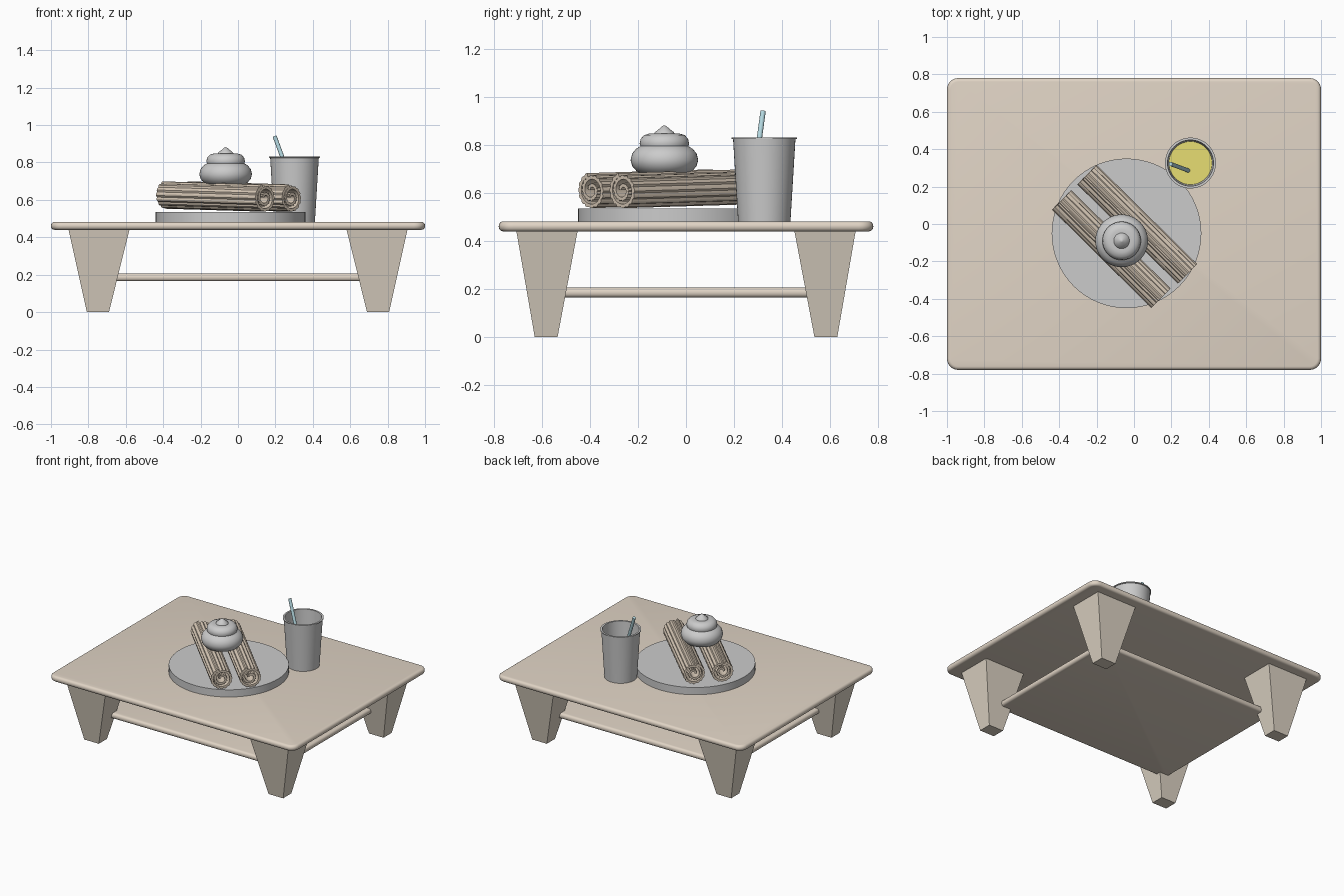
import bpy, bmesh, math
from mathutils import Vector

if "Cube" in bpy.data.objects:
    bpy.data.objects.remove(bpy.data.objects["Cube"])


def material(name, rgb):
    m = bpy.data.materials.new(name)
    m.diffuse_color = (*rgb, 1)
    m.use_nodes = True
    m.node_tree.nodes["Principled BSDF"].inputs["Base Color"].default_value = m.diffuse_color
    return m


WOOD = material("wood", (0.75, 0.66, 0.56))
LEG = material("leg wood", (0.72, 0.65, 0.55))
PASTRY = material("pastry", (0.68, 0.58, 0.47))
JUICE = material("juice", (0.80, 0.73, 0.17))
STRAW = material("straw", (0.45, 0.68, 0.74))


def finish(name, bm, mat=None, smooth=None):
    bmesh.ops.recalc_face_normals(bm, faces=bm.faces[:])
    me = bpy.data.meshes.new(name)
    bm.to_mesh(me)
    bm.free()
    ob = bpy.data.objects.new(name, me)
    bpy.context.collection.objects.link(ob)
    if mat:
        me.materials.append(mat)
    if smooth:
        bpy.ops.object.select_all(action='DESELECT')
        ob.select_set(True)
        bpy.context.view_layer.objects.active = ob
        bpy.ops.object.shade_smooth_by_angle(angle=math.radians(smooth))
    return ob


def slab(name, hx, hy, z0, z1, corner, edge):
    # rounded board: bevel the upright corners, then the rims
    bm = bmesh.new()
    bmesh.ops.create_cube(bm, size=2)
    for v in bm.verts:
        v.co = (v.co.x * hx, v.co.y * hy, z0 if v.co.z < 0 else z1)
    up = [e for e in bm.edges if abs(e.verts[0].co.z - e.verts[1].co.z) > 1e-4]
    bmesh.ops.bevel(bm, geom=up, offset=corner, segments=6, profile=0.5, affect='EDGES')
    rim = [e for e in bm.edges if abs(e.verts[0].co.z - e.verts[1].co.z) < 1e-4]
    bmesh.ops.bevel(bm, geom=rim, offset=edge, segments=4, profile=0.5, affect='EDGES')
    return finish(name, bm, WOOD, 40)


def lathe(name, profile, centre, mat=None, sides=48, angle=40):
    bm = bmesh.new()
    rings = []
    for r, z in profile:
        if r < 1e-5:
            rings.append([bm.verts.new((centre[0], centre[1], z))])
        else:
            rings.append([bm.verts.new((centre[0] + r * math.cos(2 * math.pi * i / sides),
                                        centre[1] + r * math.sin(2 * math.pi * i / sides), z))
                          for i in range(sides)])
    for a, b in zip(rings, rings[1:]):
        for i in range(sides):
            j = (i + 1) % sides
            if len(a) == 1:
                bm.faces.new((a[0], b[j], b[i]))
            elif len(b) == 1:
                bm.faces.new((a[i], a[j], b[0]))
            else:
                bm.faces.new((a[i], a[j], b[j], b[i]))
    return finish(name, bm, mat, angle)


# table boards
slab("table_top", 1.0, 0.78, 0.44, 0.482, 0.06, 0.019)
slab("lower_shelf", 0.73, 0.55, 0.165, 0.206, 0.04, 0.018)

# four tapered legs
for sx, side in ((-1, "left"), (1, "right")):
    for sy, end in ((-1, "front"), (1, "back")):
        bm = bmesh.new()
        bmesh.ops.create_cube(bm, size=2)
        for v in bm.verts:
            top = v.co.z > 0
            xs, ys = ((0.578, 0.908), (0.45, 0.708)) if top else ((0.69, 0.808), (0.535, 0.63))
            v.co = (sx * xs[v.co.x > 0], sy * ys[v.co.y > 0], 0.45 if top else 0)
        finish(f"{end}_{side}_leg", bm, LEG)

# plate
lathe("plate", [(0, 0.48), (0.4, 0.48), (0.4, 0.535), (0, 0.535)], (-0.04, -0.05), sides=64)


# rolled fluted pastries: a rippled spiral strip swept along its axis
def pastry(name, start, end, radius=0.077, turns=2.2, per_turn=48, flutes=16):
    start, end = Vector(start), Vector(end)
    axis = (end - start).normalized()
    side = axis.cross(Vector((0, 0, 1))).normalized()
    up = side.cross(axis)
    bm = bmesh.new()
    n = int(turns * per_turn)
    rows = []
    for i in range(n + 1):
        a = 2 * math.pi * turns * i / n
        r = 0.022 + (radius - 0.022) * min(1, 1.35 * i / n)
        out = r - 0.0035 + 0.0035 * math.cos(flutes * a)
        row = []
        for p in (start, end):
            for rr in (out, max(r - 0.019, 0.006)):
                row.append(bm.verts.new(p + rr * (math.cos(a) * side + math.sin(a) * up)))
        rows.append(row)
    for a, b in zip(rows, rows[1:]):
        for i, j in ((0, 1), (1, 3), (3, 2), (2, 0)):
            bm.faces.new((a[i], a[j], b[j], b[i]))
    for r in (rows[0], rows[-1]):
        bm.faces.new((r[0], r[1], r[3], r[2]))
    return finish(name, bm, PASTRY, 30)


pastry("rear_pastry_roll", (-0.25, 0.265, 0.628), (0.287, -0.265, 0.612))
pastry("front_pastry_roll", (-0.385, 0.13, 0.628), (0.145, -0.395, 0.612))

# tiered whipped cream
lathe("whipped_cream", [(0, 0.67), (0.08, 0.675), (0.115, 0.69), (0.134, 0.712), (0.141, 0.737),
                        (0.134, 0.765), (0.118, 0.784), (0.100, 0.795), (0.103, 0.806),
                        (0.099, 0.825), (0.085, 0.841), (0.062, 0.848), (0.042, 0.847),
                        (0.040, 0.853), (0.022, 0.867), (0.008, 0.879), (0, 0.882)],
      (-0.066, -0.09), sides=40, angle=50)

# cup with a thin lip, hollow inside
CUP = (0.302, 0.326)
lathe("cup", [(0, 0.48), (0.109, 0.48), (0.129, 0.81), (0.130, 0.824), (0.136, 0.826),
              (0.136, 0.832), (0.123, 0.832), (0.122, 0.81), (0.104, 0.49), (0, 0.49)], CUP)
lathe("drink", [(0, 0.50), (0.103, 0.50), (0.1155, 0.69), (0, 0.69)], CUP, JUICE)

# leaning straw
low, high = Vector((0.295, 0.284, 0.67)), Vector((0.196, 0.321, 0.94))
d = high - low
bm = bmesh.new()
bmesh.ops.create_cone(bm, cap_ends=True, segments=16, radius1=0.011, radius2=0.011, depth=d.length)
rot = d.to_track_quat('Z', 'Y')
for v in bm.verts:
    v.co = rot @ v.co + (low + high) / 2
finish("straw", bm, STRAW, 40)
